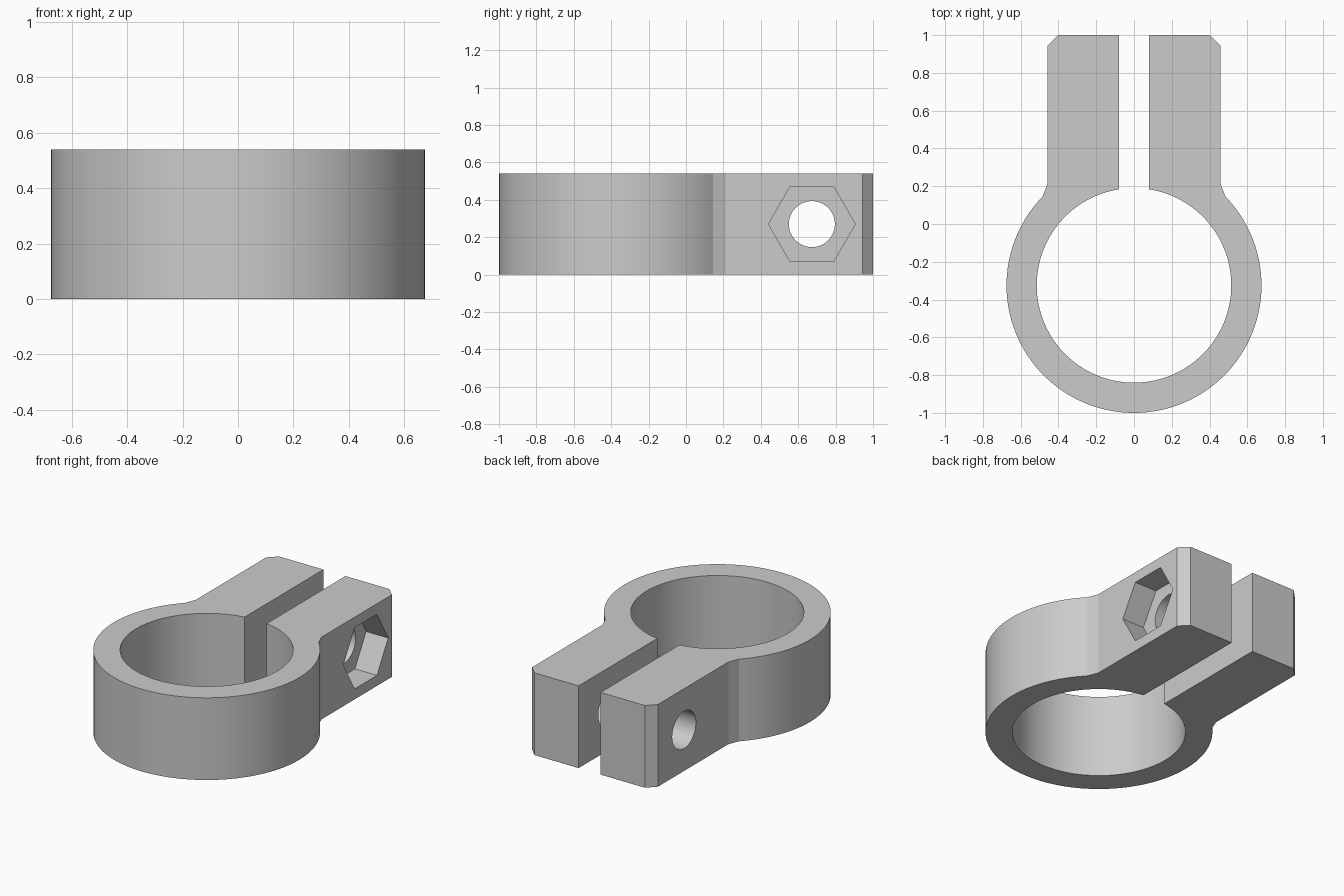
import bpy
import bmesh
from math import atan2, cos, pi, radians, sin, sqrt
from mathutils import Vector

HEIGHT = 0.54
RING_Y, OUTER_R, INNER_R = -0.325, 0.675, 0.515
ARM_X, SLOT_X, CHAMFER = 0.457, 0.08, 0.056
BOLT_Y, BOLT_R, NUT_R, NUT_DEPTH = 0.673, 0.123, 0.232, 0.16
FILLET_R = 0.1

if "Cube" in bpy.data.objects:
    bpy.data.objects.remove(bpy.data.objects["Cube"])

grey = bpy.data.materials.new("plain grey")
grey.use_nodes = True
colour = (0.6, 0.6, 0.6, 1)
grey.diffuse_color = colour
grey.node_tree.nodes["Principled BSDF"].inputs["Base Color"].default_value = colour


def prism(name, outline, offset):
    """Extrude a closed outline of 3D points along an offset."""
    bm = bmesh.new()
    face = bm.faces.new([bm.verts.new(p) for p in outline])
    moved = bmesh.ops.extrude_face_region(bm, geom=[face])["geom"]
    verts = [g for g in moved if isinstance(g, bmesh.types.BMVert)]
    bmesh.ops.translate(bm, verts=verts, vec=Vector(offset))
    bmesh.ops.recalc_face_normals(bm, faces=bm.faces)
    mesh = bpy.data.meshes.new(name)
    bm.to_mesh(mesh)
    bm.free()
    mesh.materials.append(grey)
    obj = bpy.data.objects.new(name, mesh)
    bpy.context.collection.objects.link(obj)
    return obj


def arc(radius, start, end, steps):
    return [(radius * cos(start + (end - start) * i / steps),
             RING_Y + radius * sin(start + (end - start) * i / steps))
            for i in range(steps + 1)]


# Clamp outline: outer ring, fillet, arms, slot and inner ring
fillet_x = ARM_X + FILLET_R
fillet_rise = sqrt((OUTER_R + FILLET_R) ** 2 - fillet_x ** 2)
outer_angle = atan2(fillet_rise, fillet_x)
inner_angle = atan2(sqrt(INNER_R ** 2 - SLOT_X ** 2), SLOT_X)
arm = [(ARM_X, RING_Y + fillet_rise), (ARM_X, 1 - CHAMFER),
       (ARM_X - CHAMFER, 1), (SLOT_X, 1)]
outline = arc(OUTER_R, -pi - outer_angle, outer_angle, 90)
outline += arm
outline += arc(INNER_R, inner_angle, -pi - inner_angle, 90)
outline += [(-x, y) for x, y in reversed(arm)]
clamp = prism("split_ring_clamp", [(x, y, 0) for x, y in outline], (0, 0, HEIGHT))


def side_cutter(name, radius, sides, start_x, length):
    points = [(start_x, BOLT_Y + radius * cos(2 * pi * i / sides),
               HEIGHT / 2 + radius * sin(2 * pi * i / sides)) for i in range(sides)]
    return prism(name, points, (length, 0, 0))


# Bolt hole through both arms, hexagonal nut pocket in one
cutters = [side_cutter("bolt_hole_cutter", BOLT_R, 48, -1, 2),
           side_cutter("nut_pocket_cutter", NUT_R, 6, ARM_X - NUT_DEPTH, 0.5)]
bpy.ops.object.select_all(action="DESELECT")
clamp.select_set(True)
bpy.context.view_layer.objects.active = clamp
for cutter in cutters:
    cutter.hide_render = True
    cut = clamp.modifiers.new(cutter.name, "BOOLEAN")
    cut.operation = "DIFFERENCE"
    cut.solver = "EXACT"
    cut.object = cutter
    bpy.ops.object.modifier_apply(modifier=cut.name)
    bpy.data.objects.remove(cutter)

bpy.ops.object.shade_smooth_by_angle(angle=radians(15))
